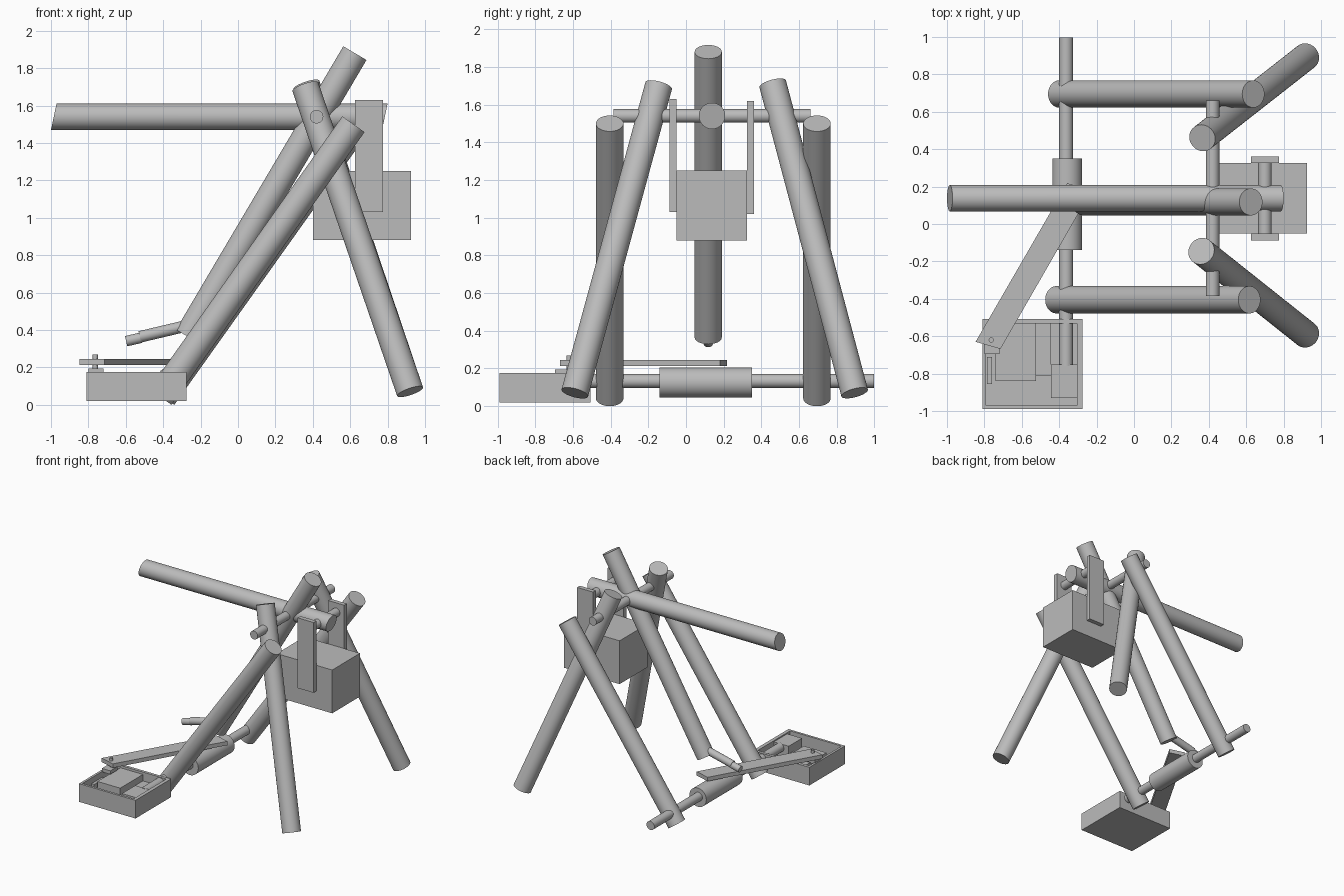
import bpy, bmesh, math
from mathutils import Vector

cube = bpy.data.objects.get("Cube")
if cube:
    bpy.data.objects.remove(cube, do_unlink=True)

grey = bpy.data.materials.new("plain_grey")
grey.use_nodes = True
colour = (0.5, 0.5, 0.5, 1)
grey.diffuse_color = colour
grey.node_tree.nodes["Principled BSDF"].inputs["Base Color"].default_value = colour


def finish(name, bm, smooth=False):
    bmesh.ops.recalc_face_normals(bm, faces=bm.faces)
    mesh = bpy.data.meshes.new(name)
    bm.to_mesh(mesh)
    bm.free()
    mesh.materials.append(grey)
    obj = bpy.data.objects.new(name, mesh)
    bpy.context.collection.objects.link(obj)
    if smooth:
        bpy.ops.object.select_all(action='DESELECT')
        obj.select_set(True)
        bpy.context.view_layer.objects.active = obj
        bpy.ops.object.shade_smooth_by_angle(angle=math.radians(35))
    return obj


def pole(name, start, end, radius, sides=40, slant=0):
    """Round pole between two points; slant leans both end caps along x."""
    a, b = Vector(start), Vector(end)
    bm = bmesh.new()
    bmesh.ops.create_cone(bm, cap_ends=True, segments=sides, radius1=radius,
                          radius2=radius, depth=(b - a).length)
    turn = (b - a).to_track_quat('Z', 'Y')
    middle = (a + b) / 2
    for v in bm.verts:
        v.co = turn @ v.co + middle
        v.co.x += (v.co.z - middle.z) * slant
    return finish(name, bm, True)


def box(name, x, y, z):
    """Box from its ranges along each axis."""
    bm = bmesh.new()
    bmesh.ops.create_cube(bm, size=1)
    for v in bm.verts:
        for i, (low, high) in enumerate((x, y, z)):
            v.co[i] = low if v.co[i] < 0 else high
    return finish(name, bm)


# Throwing arm, its axle and the sloping centre beam
pole("throwing_arm", (-0.985, 0.138, 1.54), (0.785, 0.138, 1.54), 0.07, slant=0.21)
pole("arm_axle", (0.42, -0.385, 1.54), (0.42, 0.66, 1.54), 0.036)
pole("centre_beam", (-0.27, 0.118, 0.365), (0.625, 0.118, 1.88), 0.072)

# Short stop rod with a stepped tip at the foot of the centre beam
pole("stop_rod", (-0.525, 0.118, 0.363), (-0.25, 0.118, 0.428), 0.031)
pole("stop_rod_tip", (-0.598, 0.118, 0.34), (-0.52, 0.118, 0.358), 0.028)

# Sloping skids and splayed legs on each side
pole("front_skid", (-0.415, -0.405, 0.042), (0.617, -0.405, 1.5), 0.073)
pole("back_skid", (-0.4, 0.695, 0.042), (0.638, 0.695, 1.5), 0.073)
pole("front_leg", (0.36, -0.145, 1.7), (0.92, -0.59, 0.07), 0.073)
pole("back_leg", (0.365, 0.46, 1.71), (0.92, 0.895, 0.07), 0.073)

# Counterweight hung from a pin by two straps
box("counterweight", (0.4, 0.925), (-0.05, 0.325), (0.88, 1.25))
box("front_strap", (0.625, 0.775), (-0.088, -0.05), (1.03, 1.63))
box("back_strap", (0.625, 0.775), (0.325, 0.362), (1.02, 1.62))
pole("counterweight_pin", (0.7, -0.055, 1.54), (0.7, 0.33, 1.54), 0.036)

# Winding shaft and drum
pole("winding_shaft", (-0.363, -0.76, 0.133), (-0.363, 0.998, 0.133), 0.037)
pole("winding_drum", (-0.357, -0.14, 0.125), (-0.357, 0.35, 0.125), 0.08)

# Open tray with walls around the floor
left, right, front, back, rim = -0.81, -0.275, -0.99, -0.508, 0.175
box("tray_floor", (left, right), (front, back), (0.02, 0.06))
box("tray_right_wall", (left, left + 0.02), (front, back), (0.02, rim))
box("tray_left_wall", (right - 0.03, right), (front, back), (0.02, rim))
box("tray_front_wall", (left, right), (front, front + 0.02), (0.02, rim))
box("tray_back_wall", (left, right), (back - 0.025, back), (0.02, rim))

# Mechanism inside the tray
box("inner_block", (-0.74, -0.525), (-0.84, -0.53), (0.05, 0.155))
box("side_block", (-0.525, -0.445), (-0.81, -0.53), (0.05, 0.1))
box("shaft_bearing", (-0.445, right - 0.01), (-0.93, -0.75), (0.05, 0.165))
box("latch_bar", (-0.785, -0.76), (-0.855, -0.71), (0.05, 0.13))
box("pivot_plate", (-0.8, -0.72), (-0.695, -0.6), (0.165, 0.195))
pole("pivot_bolt", (-0.763, -0.62, 0.15), (-0.763, -0.62, 0.268), 0.014, sides=16)

# Flat lever running from the tray to the drum
bm = bmesh.new()
outline = [(-0.847, -0.63), (-0.714, -0.668), (-0.226, 0.18), (-0.357, 0.218)]
face = bm.faces.new([bm.verts.new((x, y, 0.212)) for x, y in outline])
top = bmesh.ops.extrude_face_region(bm, geom=[face])["geom"]
bmesh.ops.translate(bm, vec=(0, 0, 0.034),
                    verts=[v for v in top if isinstance(v, bmesh.types.BMVert)])
finish("lever", bm)
